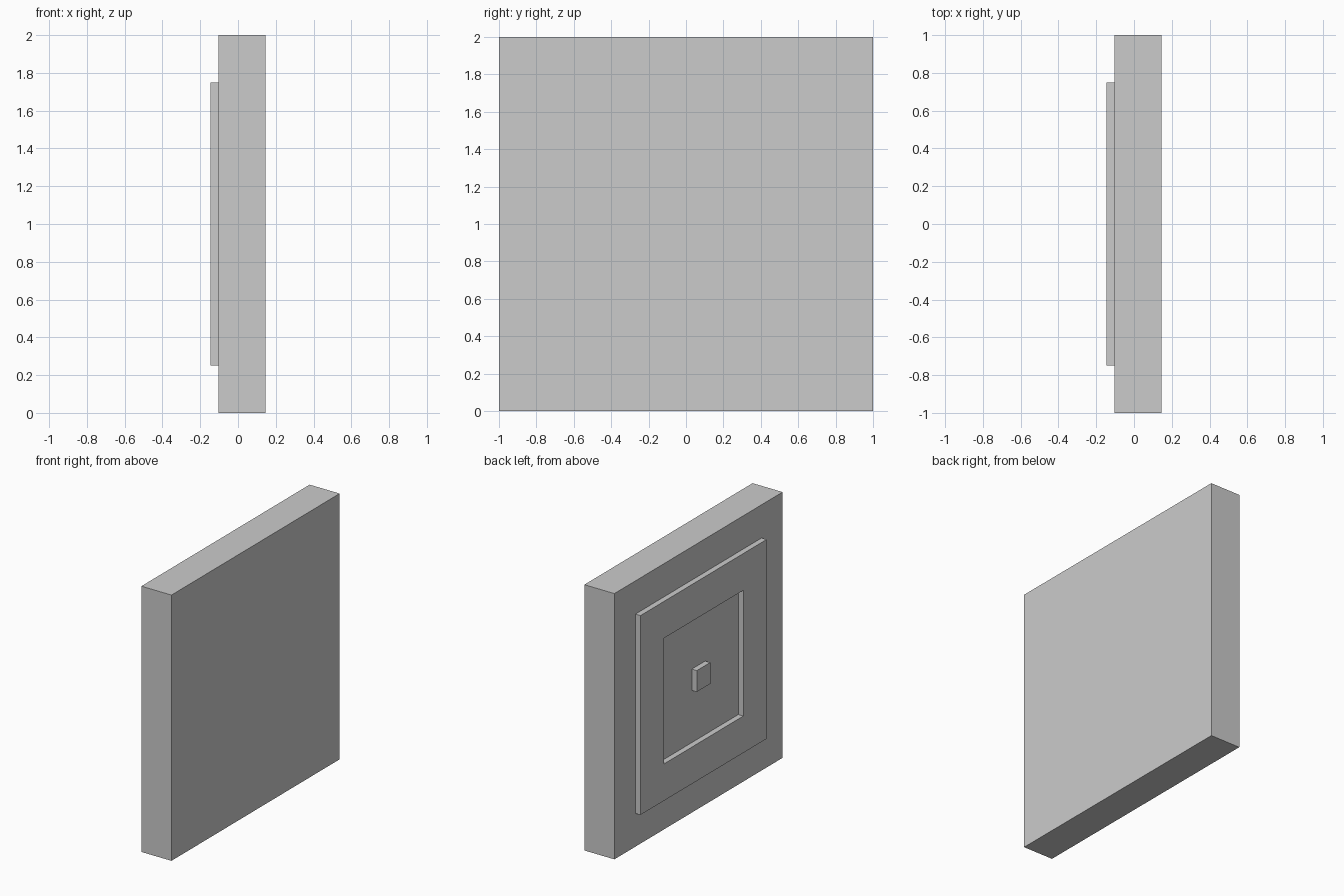
import bpy, bmesh
from mathutils import Matrix

if "Cube" in bpy.data.objects:
    bpy.data.objects.remove(bpy.data.objects["Cube"])

SLAB, RISE = 0.25, 0.042          # slab thickness, height of raised relief
HALF = (SLAB + RISE) / 2

bm = bmesh.new()

# Square slab, pushed towards +x to leave room for the relief on -x
bmesh.ops.create_cube(bm, size=1, matrix=Matrix.Translation((RISE / 2, 0, 1))
                      @ Matrix.Diagonal((SLAB, 2, 2, 1)))
bm.faces.ensure_lookup_table()
face = min(bm.faces, key=lambda f: f.calc_center_median().x)

# Square frame, recess inside it, and centre button: inset then step each time
for inset, x in ((0.25, -HALF), (0.277, -HALF + RISE), (0.393, -HALF)):
    bmesh.ops.inset_region(bm, faces=[face], thickness=inset, use_even_offset=True)
    face = bmesh.ops.extrude_discrete_faces(bm, faces=[face])["faces"][0]
    for v in face.verts:
        v.co.x = x

bmesh.ops.recalc_face_normals(bm, faces=bm.faces[:])
mesh = bpy.data.meshes.new("wall_panel")
bm.to_mesh(mesh)
bm.free()
bpy.context.collection.objects.link(bpy.data.objects.new("wall_panel", mesh))
